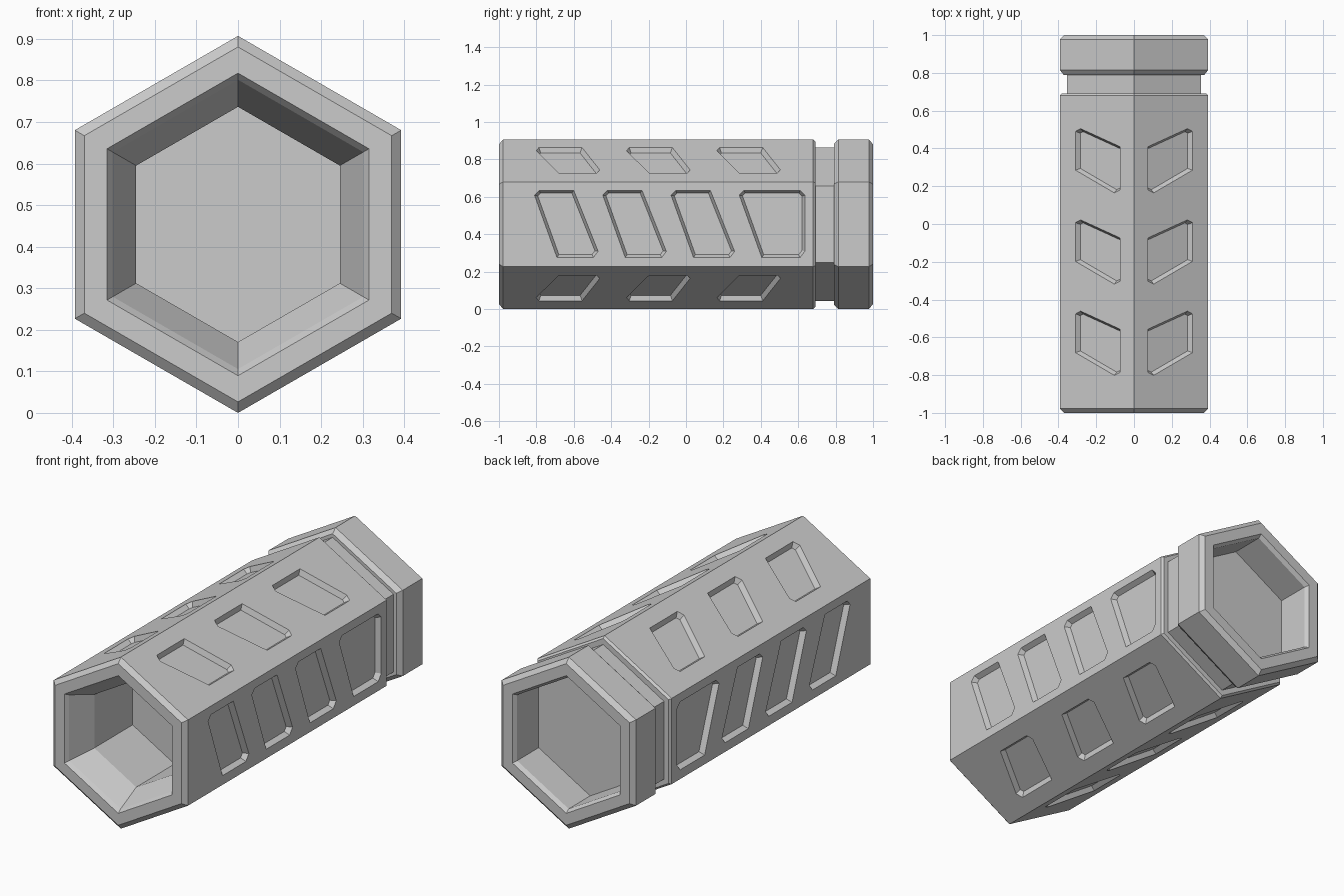
import bpy, bmesh, math
from mathutils import Vector

if "Cube" in bpy.data.objects:
    bpy.data.objects.remove(bpy.data.objects["Cube"], do_unlink=True)

RADIUS = 0.4535
APOTHEM = RADIUS * math.cos(math.pi / 6)

grey = bpy.data.materials.new("plain grey")
grey.use_nodes = True
colour = (0.6, 0.6, 0.6, 1)
grey.diffuse_color = colour
grey.node_tree.nodes["Principled BSDF"].inputs["Base Color"].default_value = colour


def loft(bm, rings):
    """Skin matching rings of points and cap both ends."""
    loops = [[bm.verts.new(p) for p in ring] for ring in rings]
    n = len(loops[0])
    for a, b in zip(loops, loops[1:]):
        for i in range(n):
            j = (i + 1) % n
            bm.faces.new((a[i], a[j], b[j], b[i]))
    bm.faces.new(loops[0])
    bm.faces.new(loops[-1])


def finish(bm, name):
    bmesh.ops.recalc_face_normals(bm, faces=bm.faces)
    mesh = bpy.data.meshes.new(name)
    bm.to_mesh(mesh)
    bm.free()
    mesh.materials.append(grey)
    obj = bpy.data.objects.new(name, mesh)
    bpy.context.collection.objects.link(obj)
    return obj


def hexagon(y, r):
    angles = [math.pi / 2 + k * math.pi / 3 for k in range(6)]
    return [(r * math.cos(a), y, RADIUS + r * math.sin(a)) for a in angles]


def inset(points, dist):
    """Offset a clockwise outline inwards with mitred corners."""
    pts = [Vector(p) for p in points]
    result = []
    for i, p in enumerate(pts):
        e1 = (p - pts[i - 1]).normalized()
        e2 = (pts[(i + 1) % len(pts)] - p).normalized()
        n1, n2 = Vector((e1.y, -e1.x)), Vector((e2.y, -e2.x))
        result.append(p + (n1 + n2) * dist / (1 + n1.dot(n2)))
    return result


def pocket(bm, outline, angle, sx, sz, depth=0.026, taper=0.015):
    """Tapered plug on a hexagon side; outline is (y, distance up the side)."""
    normal = Vector((math.cos(angle), 0, math.sin(angle)))
    up = Vector((-math.sin(angle), 0, math.cos(angle)))
    rings = []
    for k in (-1, 1):
        ring = []
        for y, v in inset(outline, k * taper):
            p = normal * (APOTHEM - k * depth) + up * v
            ring.append((sx * p.x, y, RADIUS + sz * p.z))
        rings.append(ring)
    loft(bm, rings)


# Hexagonal tube: front socket, body, groove, collar, back socket
profile = [(-0.53, 0.283), (-0.85, 0.283), (-0.98, 0.348), (-1, 0.364),
           (-1, 0.427), (-0.978, RADIUS), (0.68, RADIUS), (0.692, 0.442),
           (0.692, 0.411), (0.79, 0.411), (0.79, 0.43), (0.815, RADIUS),
           (0.978, RADIUS), (1, 0.427), (1, 0.364), (0.98, 0.348), (0.8, 0.348)]
bm = bmesh.new()
loft(bm, [hexagon(y, r) for y, r in profile])
body = finish(bm, "hexagonal_body")

# Pocket outlines
slanted = [(-0.81, 0.155), (-0.785, 0.181), (-0.6, 0.181),
           (-0.47, -0.145), (-0.495, -0.178), (-0.69, -0.178)]
end_pocket = [(0.285, 0.155), (0.31, 0.181), (0.61, 0.181), (0.635, 0.155),
              (0.635, -0.145), (0.61, -0.178), (0.405, -0.178)]
roof_pocket = [(0.165, 0.106), (0.18, 0.14), (0.41, 0.14),
               (0.505, -0.1), (0.49, -0.131), (0.285, -0.131)]

bm = bmesh.new()
for sx in (-1, 1):
    for i in range(3):
        pocket(bm, [(y + i * 0.365, v) for y, v in slanted], 0, sx, 1)
        for sz in (-1, 1):
            shifted = [(y - i * 0.483, v) for y, v in roof_pocket]
            pocket(bm, shifted, math.pi / 3, sx, sz)
    pocket(bm, end_pocket, 0, sx, 1)
cutter = finish(bm, "pocket_cutter")
cutter.hide_render = True

# Cut the pockets and bake the result
cut = body.modifiers.new("pockets", 'BOOLEAN')
cut.operation = 'DIFFERENCE'
cut.solver = 'EXACT'
cut.object = cutter
graph = bpy.context.evaluated_depsgraph_get()
baked = bpy.data.meshes.new_from_object(body.evaluated_get(graph))
body.modifiers.clear()
body.data = baked
bpy.data.objects.remove(cutter, do_unlink=True)
